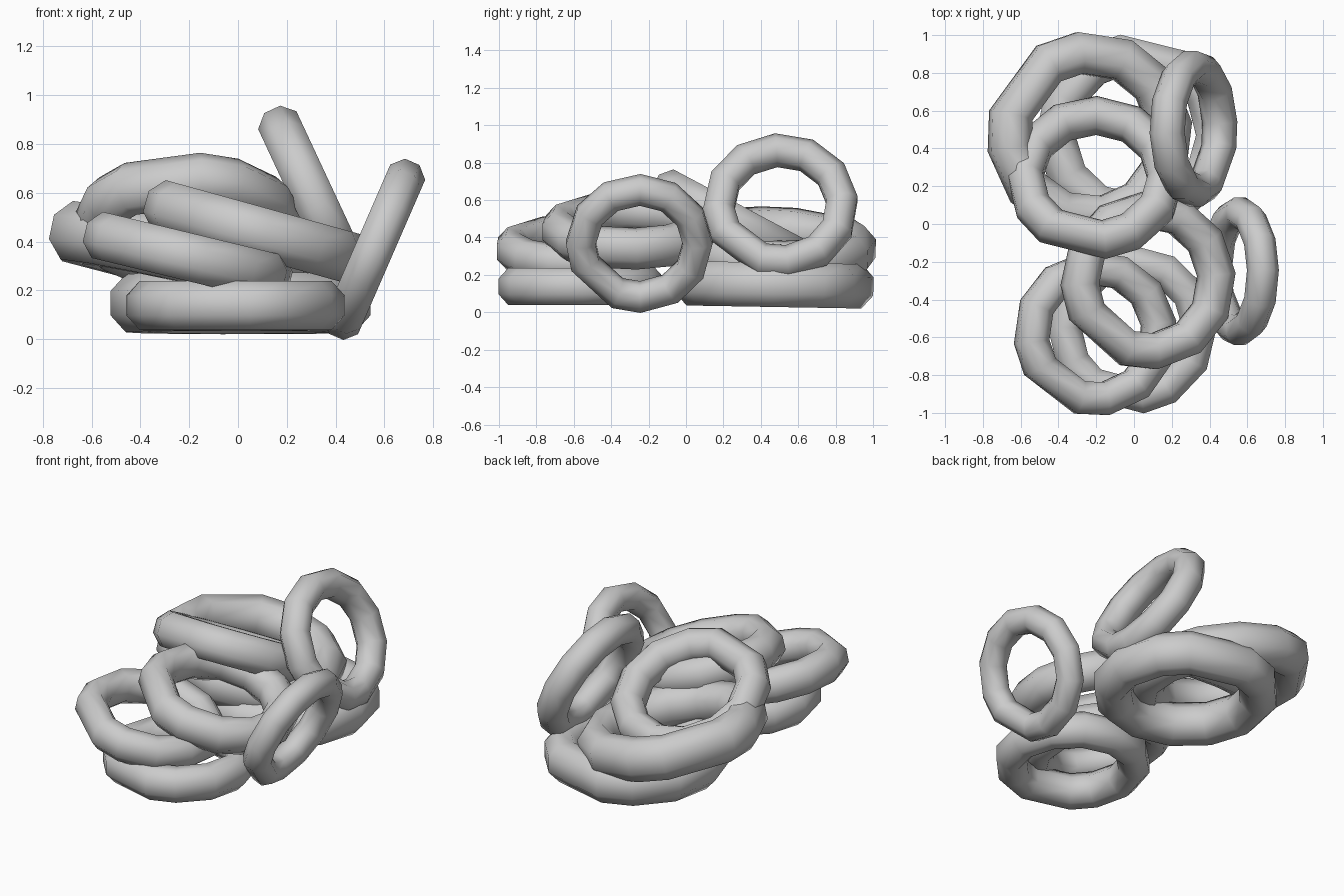
import bpy
import bmesh
from math import cos, sin, pi, radians

if "Cube" in bpy.data.objects:
    bpy.data.objects.remove(bpy.data.objects["Cube"], do_unlink=True)

# Uneven segments: one long facet, with the rest spread around it
HALF_TURN = (23, 46, 77, 106, 136, 165)
ANGLES = [-a for a in reversed(HALF_TURN)] + list(HALF_TURN)
SIDES = 8

# One plain grey for every ring
grey = bpy.data.materials.new("plain_grey")
grey.use_nodes = True
colour = (0.6, 0.6, 0.6, 1)
grey.diffuse_color = colour
grey.node_tree.nodes["Principled BSDF"].inputs["Base Color"].default_value = colour


def ring(name, centre, radius, facet, tilt_x=0, tilt_y=0, height=0.24):
    """Low-sided ring; facet is the direction of its long facet in degrees."""
    bm = bmesh.new()
    outer = radius / 0.98
    loops = []
    for angle in ANGLES:
        a = radians(angle + facet)
        loop = []
        for j in range(SIDES):
            b = 2 * pi * (j + 0.5) / SIDES
            r = outer * (0.795 + 0.217 * cos(b))
            loop.append(bm.verts.new((r * cos(a), r * sin(a), outer * height * sin(b))))
        loops.append(loop)
    for i, here in enumerate(loops):
        there = loops[(i + 1) % len(loops)]
        for j in range(SIDES):
            k = (j + 1) % SIDES
            bm.faces.new((here[j], there[j], there[k], here[k])).smooth = True
    mesh = bpy.data.meshes.new(name)
    bm.to_mesh(mesh)
    bm.free()
    mesh.materials.append(grey)
    obj = bpy.data.objects.new(name, mesh)
    obj.location = centre
    obj.rotation_euler = (radians(tilt_x), radians(tilt_y), 0)
    bpy.context.collection.objects.link(obj)


# Front stack
ring("front_bottom_ring", (-0.01, -0.56, 0.138), 0.44, -105)
ring("front_middle_ring", (-0.205, -0.58, 0.338), 0.43, 233, tilt_y=13.5)
ring("front_top_ring", (0.075, -0.30, 0.44), 0.463, 229, tilt_y=15.5)

# Back stack
ring("back_bottom_ring", (0.01, 0.475, 0.147), 0.525, 76, tilt_x=-1)
ring("back_middle_ring", (-0.235, 0.47, 0.345), 0.54, 143, tilt_x=-2, tilt_y=12)
ring("back_top_ring", (-0.205, 0.245, 0.48), 0.46, 254, tilt_x=-28)

# Rings leaning on the left side
ring("back_leaning_ring", (0.315, 0.505, 0.567), 0.408, -40, tilt_y=65, height=0.225)
ring("front_leaning_ring", (0.558, -0.25, 0.368), 0.385, 225, tilt_y=-66.5, height=0.215)
